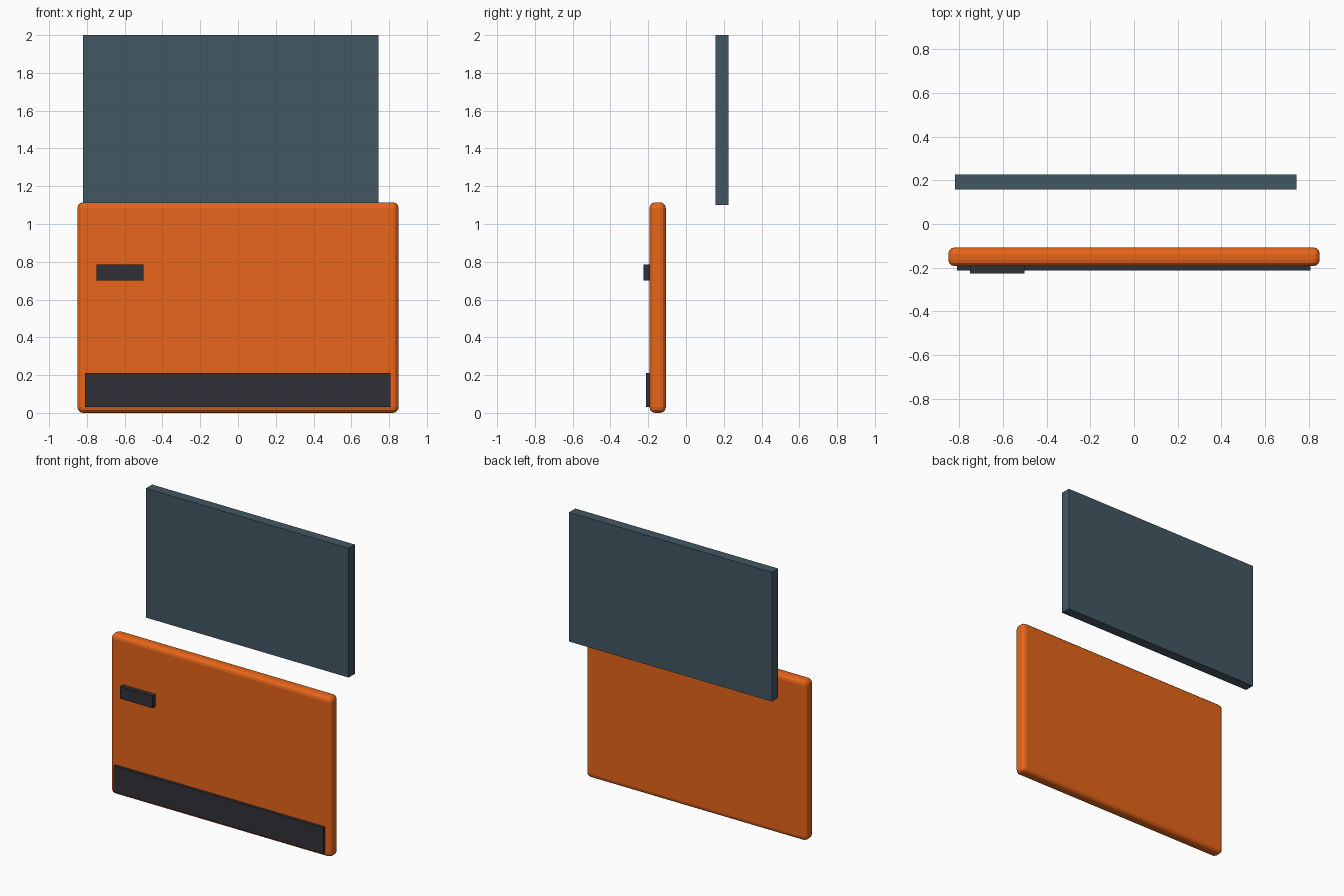
import bpy

if "Cube" in bpy.data.objects:
    bpy.data.objects.remove(bpy.data.objects["Cube"])


def material(name, rgb):
    m = bpy.data.materials.new(name)
    m.diffuse_color = (*rgb, 1)
    m.use_nodes = True
    m.node_tree.nodes["Principled BSDF"].inputs["Base Color"].default_value = m.diffuse_color
    return m


def box(name, x, y, z, mat, bevel=0):
    """Box from (min, max) ranges, optionally with rounded edges."""
    bpy.ops.mesh.primitive_cube_add(size=1, location=[sum(r) / 2 for r in (x, y, z)])
    ob = bpy.context.object
    ob.name = name
    ob.scale = [r[1] - r[0] for r in (x, y, z)]
    bpy.ops.object.transform_apply(location=False, rotation=False, scale=True)
    ob.data.materials.append(mat)
    if bevel:
        mod = ob.modifiers.new("rounded_edges", "BEVEL")
        mod.width = bevel
        mod.segments = 3
    return ob


orange = material("orange_paint", (0.8, 0.13, 0.01))
dark = material("dark_trim", (0.03, 0.03, 0.04))
glass = material("tinted_glass", (0.055, 0.095, 0.125))

# Door skin with rounded edges
box("door_panel", (-0.85, 0.85), (-0.193, -0.107), (0, 1.115), orange, 0.03)
# Window pane, set behind and above the panel
box("window_glass", (-0.82, 0.743), (0.157, 0.226), (1.10, 2.0), glass)
# Handle and lower trim strip on the outer face
box("door_handle", (-0.75, -0.5), (-0.226, -0.18), (0.70, 0.785), dark)
box("lower_trim", (-0.81, 0.807), (-0.212, -0.18), (0.03, 0.212), dark)
